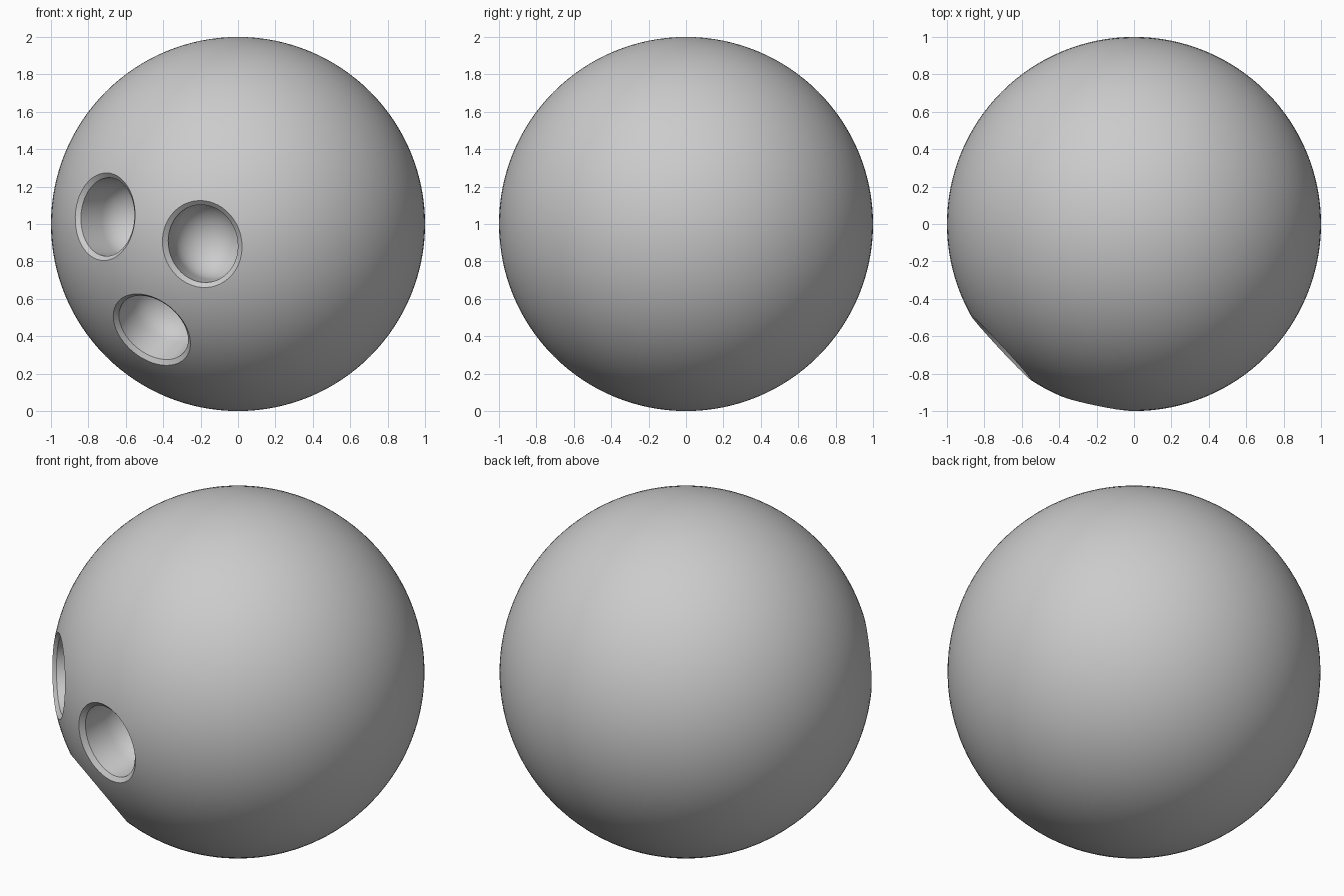
import bpy, bmesh, math
from mathutils import Vector, Matrix

cube = bpy.data.objects.get("Cube")
if cube:
    bpy.data.objects.remove(cube, do_unlink=True)

grey = bpy.data.materials.new("plain_grey")
grey.use_nodes = True
grey.diffuse_color = (0.6, 0.6, 0.6, 1)
grey.node_tree.nodes["Principled BSDF"].inputs["Base Color"].default_value = (0.6, 0.6, 0.6, 1)

CENTRE = Vector((0, 0, 1))
SEGMENTS = 48
RADIUS, RIM = 0.21, 0.235        # bore and outer edge of the chamfer


def finish(name, bm):
    mesh = bpy.data.meshes.new(name)
    bm.to_mesh(mesh)
    bm.free()
    obj = bpy.data.objects.new(name, mesh)
    bpy.context.collection.objects.link(obj)
    mesh.materials.append(grey)
    for p in mesh.polygons:
        p.use_smooth = True
    return obj


# Solid ball
bm = bmesh.new()
bmesh.ops.create_uvsphere(bm, u_segments=128, v_segments=64, radius=1)
bmesh.ops.translate(bm, verts=bm.verts, vec=CENTRE)
ball = finish("ball", bm)


def hole_cutter(name, direction, squash, lean):
    """Lathe a round-bottomed bore with a chamfered mouth, aimed at the centre."""
    profile = [(0, 0.62)]
    for i in range(1, 10):                       # rounded bottom
        a = math.pi / 2 * i / 9
        profile.append((RADIUS * math.sin(a), 0.80 - 0.18 * math.cos(a)))
    profile += [(RADIUS, 0.953), (RIM, 0.972), (0.30, 1.02), (0, 1.1)]
    bm = bmesh.new()
    verts = [bm.verts.new((r, 0, s)) for r, s in profile]
    edges = [bm.edges.new(pair) for pair in zip(verts, verts[1:])]
    bmesh.ops.spin(bm, geom=verts + edges, cent=(0, 0, 0), axis=(0, 0, 1),
                   angle=math.tau, steps=SEGMENTS)
    bmesh.ops.remove_doubles(bm, verts=bm.verts, dist=1e-4)
    bmesh.ops.recalc_face_normals(bm, faces=bm.faces)
    # frame with local y close to world up
    n = Vector(direction).normalized()
    side = Vector((0, 0, 1)).cross(n).normalized()
    frame = Matrix((side, n.cross(side), n)).transposed().to_4x4()
    bm.transform(Matrix.Translation(CENTRE) @ frame
                 @ Matrix.Rotation(lean, 4, 'Z') @ Matrix.Diagonal((squash, 1, 1, 1)))
    cutter = finish(name, bm)
    cutter.hide_render = True
    return cutter


# Three finger holes
holes = [
    ("side_hole_cutter", (-0.73, -0.68, 0.04), 1.0, 0),
    ("middle_hole_cutter", (-0.196, -0.974, -0.11), 0.9, 0.2),
    ("lower_hole_cutter", (-0.473, -0.66, -0.58), 1.0, 0),
]
cutters = [hole_cutter(*h) for h in holes]
for c in cutters:
    mod = ball.modifiers.new(c.name, 'BOOLEAN')
    mod.operation = 'DIFFERENCE'
    mod.solver = 'EXACT'
    mod.object = c

# Apply the cuts and drop the cutters
bpy.ops.object.select_all(action='DESELECT')
ball.select_set(True)
bpy.context.view_layer.objects.active = ball
for c in cutters:
    bpy.ops.object.modifier_apply(modifier=c.name)
    bpy.data.objects.remove(c, do_unlink=True)
bpy.ops.object.shade_smooth_by_angle(angle=math.radians(38))
